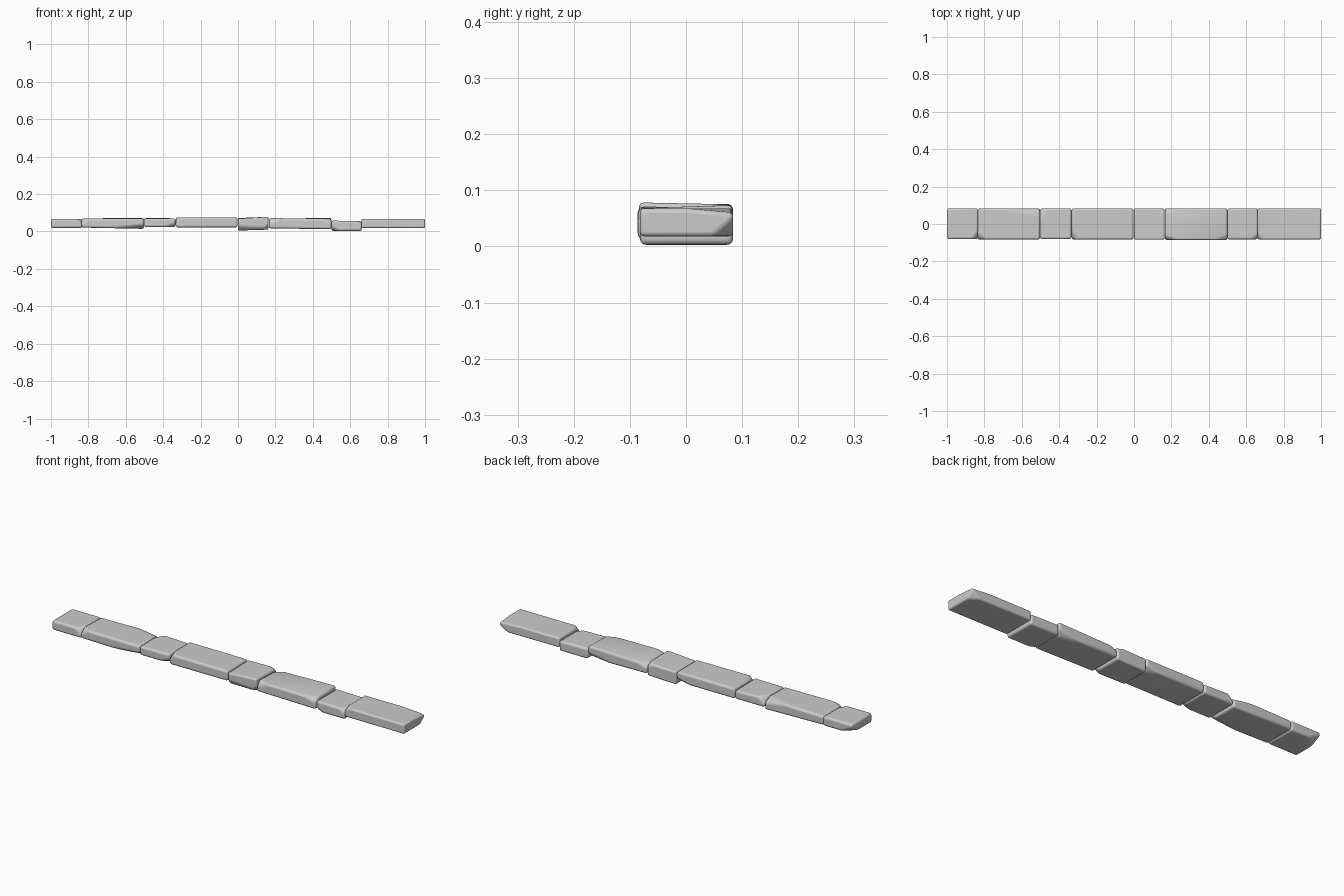
import bpy, bmesh, math
from mathutils import Vector

if "Cube" in bpy.data.objects:
    bpy.data.objects.remove(bpy.data.objects["Cube"])


def stone(name, x0, x1, y0, y1, bottom, top, twist=0.0, slant=0.0, bevel=0.011, chips=()):
    """Worn block: bottom/top are (left, right) heights, chips are (corner signs, cut lengths)."""
    bm = bmesh.new()
    bmesh.ops.create_cube(bm, size=2)
    for v in bm.verts:
        sx, sy, sz = v.co
        i = 0 if sx < 0 else 1
        z = top[i] + twist * sx * sy if sz > 0 else bottom[i]
        v.co = ((x0, x1)[i] + slant * sy * (1 if sx * sz > 0 else 0.3),
                y0 if sy < 0 else y1, z)
    # knock off worn corners and edges
    for (sx, sy, sz), (a, b, c) in chips:
        i = 0 if sx < 0 else 1
        corner = Vector(((x0, x1)[i], y0 if sy < 0 else y1, top[i] if sz > 0 else bottom[i]))
        n = Vector((sx / a, sy / b, sz / c)).normalized()
        bmesh.ops.bisect_plane(bm, geom=bm.verts[:] + bm.edges[:] + bm.faces[:],
                               plane_co=corner - Vector((sx * a, 0, 0)),
                               plane_no=n, clear_outer=True)
        rim = [e for e in bm.edges if e.is_boundary]
        if rim:
            bmesh.ops.contextual_create(bm, geom=rim)
    bmesh.ops.recalc_face_normals(bm, faces=bm.faces[:])
    me = bpy.data.meshes.new(name)
    bm.to_mesh(me)
    bm.free()
    ob = bpy.data.objects.new(name, me)
    bpy.context.collection.objects.link(ob)
    m = ob.modifiers.new("worn_edges", 'BEVEL')
    m.width = bevel
    m.segments = 4
    m.limit_method = 'ANGLE'
    m.angle_limit = math.radians(25)
    bpy.ops.object.select_all(action='DESELECT')
    ob.select_set(True)
    bpy.context.view_layer.objects.active = ob
    bpy.ops.object.shade_smooth_by_angle(angle=math.radians(40))
    return ob


# row of alternating short and long stones, left to right
stone("stone_1_short", -1.0, -0.834, -0.081, 0.084, (0.019, 0.019), (0.068, 0.068),
      chips=[((1, -1, 1), (0.03, 0.04, 0.03)), ((-1, 1, -1), (0.06, 0.06, 0.03))])
stone("stone_2_long", -0.836, -0.503, -0.083, 0.083, (0.021, 0.014), (0.069, 0.071), 0.002,
      chips=[((-1, -1, 1), (0.04, 0.03, 0.025)), ((1, 1, 1), (0.12, 0.04, 0.02)),
             ((1, -1, -1), (0.2, 0.04, 0.02))])
stone("stone_3_short", -0.502, -0.335, -0.081, 0.084, (0.023, 0.023), (0.071, 0.069), -0.002,
      chips=[((-1, 1, 1), (0.03, 0.05, 0.03)), ((1, -1, -1), (0.05, 0.03, 0.02))])
stone("stone_4_long", -0.333, -0.003, -0.083, 0.084, (0.022, 0.022), (0.076, 0.075),
      chips=[((-1, -1, 1), (0.025, 0.05, 0.03)), ((1, 1, -1), (0.08, 0.04, 0.02))])
stone("stone_5_short", -0.001, 0.163, -0.084, 0.083, (0.005, 0.010), (0.070, 0.077), -0.002,
      chips=[((-1, -1, -1), (0.5, 0.022, 0.024)), ((1, -1, -1), (0.03, 0.04, 0.03)),
             ((1, 1, 1), (0.04, 0.03, 0.02))])
stone("stone_6_long", 0.165, 0.499, -0.086, 0.084, (0.017, 0.012), (0.069, 0.071), 0.003,
      chips=[((-1, -1, 1), (0.06, 0.02, 0.025)), ((1, -1, 1), (0.07, 0.03, 0.02)),
             ((1, 1, -1), (0.15, 0.03, 0.025)), ((-1, 1, 1), (0.05, 0.04, 0.02))])
stone("stone_7_short", 0.5, 0.662, -0.082, 0.084, (0.003, 0.003), (0.058, 0.055),
      chips=[((1, -1, 1), (0.03, 0.03, 0.02)), ((-1, -1, -1), (0.04, 0.03, 0.02))])
stone("stone_8_long", 0.661, 1.0, -0.082, 0.084, (0.019, 0.018), (0.068, 0.068), bevel=0.013,
      chips=[((1, 1, -1), (0.05, 0.035, 0.03)), ((1, 1, 1), (0.12, 0.09, 0.008)),
             ((-1, -1, 1), (0.025, 0.04, 0.02))])
